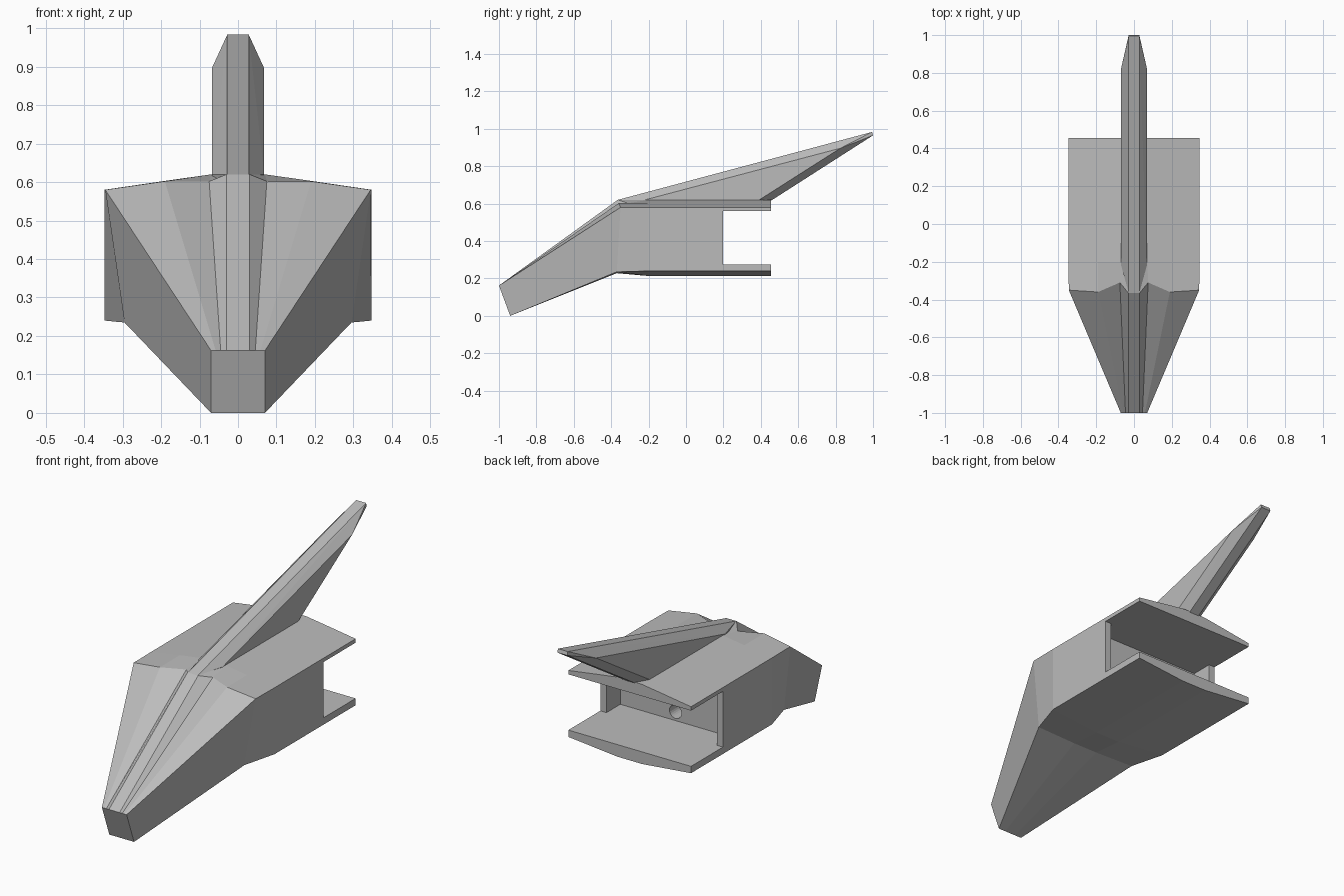
import bpy, bmesh, math
from mathutils import Matrix

if "Cube" in bpy.data.objects:
    bpy.data.objects.remove(bpy.data.objects["Cube"])

steel = bpy.data.materials.new("plain grey steel")
steel.diffuse_color = (0.5, 0.5, 0.5, 1)
steel.use_nodes = True
steel.node_tree.nodes["Principled BSDF"].inputs["Base Color"].default_value = steel.diffuse_color


def add_object(name, bm):
    bmesh.ops.recalc_face_normals(bm, faces=bm.faces)
    mesh = bpy.data.meshes.new(name)
    bm.to_mesh(mesh)
    bm.free()
    mesh.materials.append(steel)
    ob = bpy.data.objects.new(name, mesh)
    bpy.context.collection.objects.link(ob)
    return ob


def mirrored(half):
    return half + [(-x, y, z) for x, y, z in reversed(half)]


def loft(name, rings):
    bm = bmesh.new()
    loops = [[bm.verts.new(p) for p in mirrored(r)] for r in rings]
    for a, b in zip(loops, loops[1:]):
        n = len(a)
        for i in range(n):
            j = (i + 1) % n
            bm.faces.new((a[i], a[j], b[j], b[i]))
    bm.faces.new(loops[0])
    bm.faces.new(loops[-1])
    return add_object(name, bm)


def cut(target, cutter):
    mod = target.modifiers.new("cut", 'BOOLEAN')
    mod.operation = 'DIFFERENCE'
    mod.solver = 'EXACT'
    mod.object = cutter
    cutter.hide_render = True
    cutter.hide_viewport = True


# Tooth body: half sections from tip to rear, mirrored in x
tip = [(0.03, -1, .162), (0.045, -1, .162), (0.058, -1, .162),
       (0.07, -1, .162), (0.07, -.94, 0), (0.03, -.94, 0)]
shoulder = [(0.03, -.365, .62), (0.075, -.31, .602), (0.19, -.36, .602),
            (0.345, -.35, .58), (0.295, -.37, .235), (0.07, -.37, .228)]
hull_profile = [(0.03, .621), (0.07, .62), (0.19, .603),
                (0.347, .58), (0.347, .24), (0.07, .213)]
rings = [tip, shoulder] + [[(x, y, z) for x, z in hull_profile]
                           for y in (-.2, .455)]
body = loft("tooth_body", rings)

# Socket: narrow pocket widening into the open side notch
bm = bmesh.new()
plan = [(.312, .085), (.312, .197), (.6, .197), (.6, .7)]
outline = plan + [(-x, y) for x, y in reversed(plan)]
face = bm.faces.new([bm.verts.new((x, y, .275)) for x, y in outline])
ext = bmesh.ops.extrude_face_region(bm, geom=[face])
bmesh.ops.translate(bm, vec=(0, 0, .285),
                    verts=[v for v in ext['geom'] if isinstance(v, bmesh.types.BMVert)])
cut(body, add_object("socket_cutter", bm))

# Small round pin hole in the socket wall
bm = bmesh.new()
bmesh.ops.create_cone(bm, cap_ends=True, segments=24, radius1=.034,
                      radius2=.034, depth=.3,
                      matrix=Matrix.Translation((0, .03, .32)) @ Matrix.Rotation(math.pi / 2, 4, 'X'))
cut(body, add_object("pin_hole_cutter", bm))

# Raised rear strap with chamfered front and back edges
bm = bmesh.new()
side = [(-.22, .62), (-.22, .6), (.36, .6), (.385, .622), (.825, .896)]
middle = [(-.365, .62), (-.33, .6), (.43, .6), (.455, .622), (1, .965), (.995, .983)]
for half_width, profile in ((.068, side), (.028, middle)):
    for y, z in profile:
        for s in (-1, 1):
            bm.verts.new((s * half_width, y, z))
hull = bmesh.ops.convex_hull(bm, input=bm.verts)
bmesh.ops.delete(bm, geom=list({v for v in hull['geom_interior'] + hull['geom_unused']
                                if isinstance(v, bmesh.types.BMVert)}), context='VERTS')
bmesh.ops.dissolve_limit(bm, angle_limit=math.radians(1), verts=bm.verts, edges=bm.edges)
add_object("rear_strap", bm)
